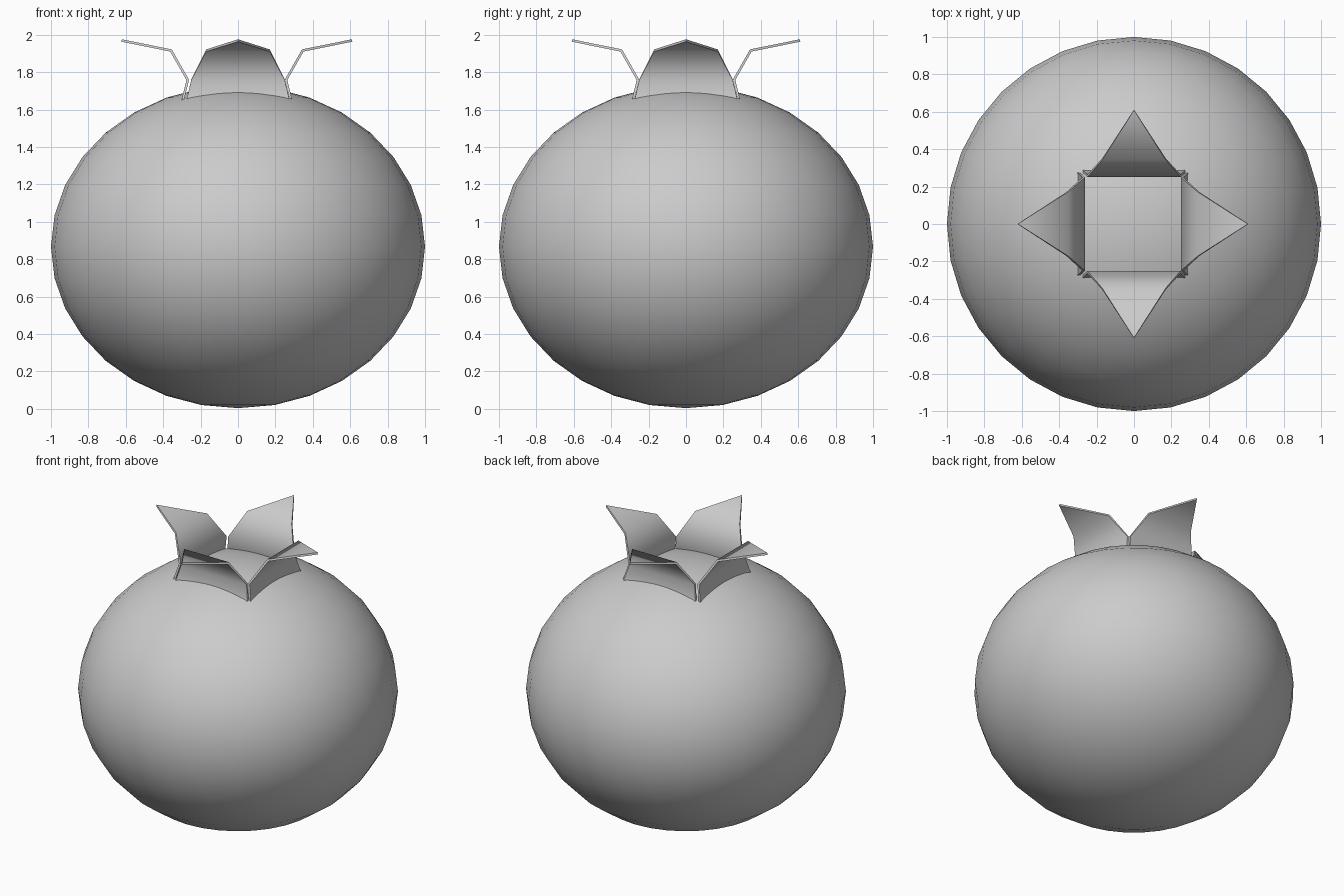
import bpy, bmesh, math
from mathutils import Matrix, Vector

if "Cube" in bpy.data.objects:
    bpy.data.objects.remove(bpy.data.objects["Cube"])

# Round fruit body, slightly squashed
bpy.ops.mesh.primitive_uv_sphere_add(segments=32, ring_count=16, radius=1, location=(0, 0, 0.867))
body = bpy.context.object
body.name = "fruit_body"
body.scale = (1, 1, 0.863)
bpy.ops.object.transform_apply(location=False, rotation=False, scale=True)
bpy.ops.object.shade_smooth()

# Crown petal stations: half width, outward distance, height
STATIONS = [(0.275, 0.277, 1.648), (0.25, 0.25, 1.76), (0.17, 0.342, 1.922)]
TIP = (0.609, 1.976)


def petal(name, angle, shift=0.0):
    bm = bmesh.new()
    rows = [[bm.verts.new((d + shift, s * w, z)) for s in (-1, 1)] for w, d, z in STATIONS]
    for a, b in zip(rows, rows[1:]):
        bm.faces.new((a[0], a[1], b[1], b[0]))
    tip = bm.verts.new((TIP[0] + shift, 0, TIP[1]))
    bm.faces.new((rows[-1][0], rows[-1][1], tip))
    bmesh.ops.recalc_face_normals(bm, faces=bm.faces)
    bmesh.ops.solidify(bm, geom=bm.faces[:], thickness=0.013)
    # keep the thin sheet centred on its profile
    bm.normal_update()
    bmesh.ops.recalc_face_normals(bm, faces=bm.faces)
    bmesh.ops.rotate(bm, verts=bm.verts, cent=Vector(), matrix=Matrix.Rotation(angle, 3, 'Z'))
    mesh = bpy.data.meshes.new(name)
    bm.to_mesh(mesh)
    bm.free()
    obj = bpy.data.objects.new(name, mesh)
    bpy.context.collection.objects.link(obj)
    bpy.ops.object.select_all(action='DESELECT')
    obj.select_set(True)
    bpy.context.view_layer.objects.active = obj
    bpy.ops.object.shade_smooth_by_angle(angle=math.radians(60))


# Four petals around the crown; the left one sits slightly further out
for i, side in enumerate(("right", "back", "left", "front")):
    petal("crown_petal_" + side, i * math.pi / 2, 0.012 if side == "left" else 0.0)
